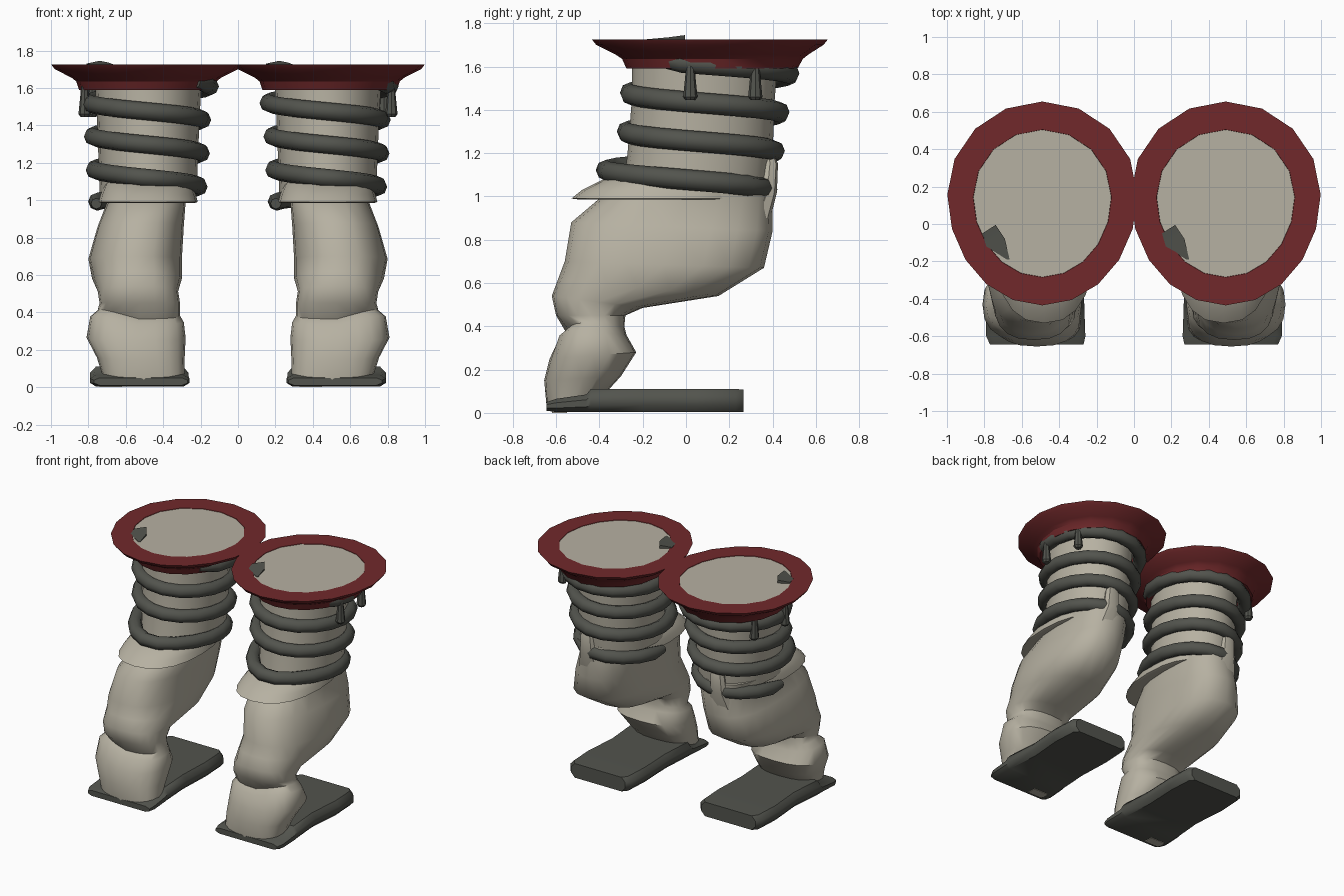
import bpy, bmesh, math
from mathutils import Vector

if "Cube" in bpy.data.objects:
    bpy.data.objects.remove(bpy.data.objects["Cube"])
tau = 2 * math.pi


def material(name, rgb):
    m = bpy.data.materials.new(name)
    m.diffuse_color = (*rgb, 1)
    m.use_nodes = True
    m.node_tree.nodes["Principled BSDF"].inputs["Base Color"].default_value = m.diffuse_color
    return m


PALE = material("pale_cloth", (0.47, 0.44, 0.36))
DARK = material("dark_rubber", (0.085, 0.088, 0.075))
RED = material("deep_red", (0.165, 0.022, 0.024))


def loft(name, rings, mat, closed=False, angle=35):
    """Skin a list of equal-length point rings."""
    bm = bmesh.new()
    vs = [[bm.verts.new(p) for p in r] for r in rings]
    n = len(vs[0])
    pairs = list(zip(vs, vs[1:])) + ([(vs[-1], vs[0])] if closed else [])
    for a, b in pairs:
        for i in range(n):
            j = (i + 1) % n
            bm.faces.new((a[i], a[j], b[j], b[i]))
    if not closed:
        bm.faces.new(vs[0])
        bm.faces.new(vs[-1])
    bmesh.ops.recalc_face_normals(bm, faces=bm.faces)
    me = bpy.data.meshes.new(name)
    bm.to_mesh(me)
    bm.free()
    me.materials.append(mat)
    ob = bpy.data.objects.new(name, me)
    bpy.context.collection.objects.link(ob)
    bpy.ops.object.select_all(action='DESELECT')
    ob.select_set(True)
    bpy.context.view_layer.objects.active = ob
    bpy.ops.object.shade_smooth_by_angle(angle=math.radians(angle))
    return ob


def spow(v, p):
    return math.copysign(abs(v) ** p, v)


def section(x0, x1, front, back, n=20, e=0.8, ridge=0):
    """Rounded section from a front (y, z) to a back (y, z); ridge lifts the x1 side."""
    cx, hw = (x0 + x1) / 2, (x1 - x0) / 2
    pts = []
    for i in range(n):
        a = tau * i / n
        t = (1 + spow(math.sin(a), e)) / 2
        u = spow(math.cos(a), e)
        pts.append((cx + hw * u, front[0] + (back[0] - front[0]) * t,
                    front[1] + (back[1] - front[1]) * t + ridge * max(0, u) * (1 - t)))
    return pts


def egg(cx, hw, y0, y1, z):
    """Flat oval with a blunt rear half and a longer, finer front half."""
    angles = [math.pi * i / 8 for i in range(8)] + [math.pi * (1 + i / 10) for i in range(10)]
    ym = y0 + 0.543 * (y1 - y0)
    return [(cx + hw * math.cos(a),
             ym + ((y1 - ym) if a < math.pi else (ym - y0)) * math.sin(a), z) for a in angles]


def coil(name, cx):
    """Tube winding down around the thigh, wider at the top turn, longer at the last front."""
    path, steps = [], 18
    start, end = -400, 908
    count = int((end - start) / 360 * steps)
    for k in range(count + 1):
        d = start + (end - start) * k / count
        a = math.radians(d)
        z = 1.475 - 0.178 * (d + 90) / 360
        low = min(1, max(0, (1.55 - z) / 0.5)) ** 2
        high = min(1, max(0, (z - 1.48) / 0.09))
        cy = 0.09 - 0.06 * low + 0.02 * high
        y = cy + (0.35 - 0.005 * low + 0.022 * high) * math.sin(a)
        if z < 1.22:
            y -= 0.07 * max(0, -math.sin(a)) ** 3
        path.append(Vector((cx + (0.295 - 0.02 * low + 0.04 * high) * math.cos(a), y, z)))
    rings = []
    for k, p in enumerate(path):
        t = (path[min(k + 1, len(path) - 1)] - path[max(k - 1, 0)]).normalized()
        side = t.cross(Vector((0, 0, 1))).normalized()
        up = side.cross(t)
        r = 0.048 * (0.6 if k in (0, len(path) - 1) else 1)
        rings.append([p + side * r * math.cos(tau * i / 8) + up * r * math.sin(tau * i / 8)
                      for i in range(8)])
    loft(name, rings, DARK, angle=50)


# Lower leg sections: inner x, outer x, front (y, z), back (y, z), outer ridge
LEG = [
    (0.30, 0.72, (-0.25, 1.08), (0.39, 1.08), 0),
    (0.28, 0.70, (-0.40, 0.99), (0.40, 0.99), 0),
    (0.29, 0.75, (-0.53, 0.88), (0.40, 0.84), 0),
    (0.30, 0.80, (-0.56, 0.70), (0.36, 0.67), 0),
    (0.30, 0.78, (-0.59, 0.62), (0.15, 0.54), 0),
    (0.32, 0.75, (-0.62, 0.54), (-0.20, 0.485), 0),
    (0.31, 0.74, (-0.60, 0.45), (-0.28, 0.45), 0),
    (0.31, 0.75, (-0.55, 0.365), (-0.285, 0.40), 0.06),
    (0.29, 0.79, (-0.59, 0.335), (-0.275, 0.36), 0.06),
    (0.28, 0.81, (-0.63, 0.25), (-0.23, 0.28), 0),
    (0.285, 0.755, (-0.655, 0.15), (-0.30, 0.17), 0),
    (0.285, 0.72, (-0.645, 0.04), (-0.40, 0.06), 0),
]

for side, s in (("left", -1), ("right", 1)):
    cx = 0.48 * s

    # Red flared collar with a pale disc closing its opening
    c = 0.49 * s
    prof = [(0.508, -0.435, 0.655, 1.725), (0.49, -0.415, 0.635, 1.70),
            (0.40, -0.325, 0.565, 1.655), (0.375, -0.295, 0.54, 1.635),
            (0.36, -0.275, 0.515, 1.59), (0.30, -0.22, 0.46, 1.59),
            (0.37, -0.285, 0.505, 1.725)]
    loft(side + "_collar", [egg(c, *p) for p in prof], RED, closed=True, angle=30)
    loft(side + "_collar_disc", [egg(c, 0.38, -0.295, 0.515, z)
                                 for z in (1.69, 1.722)], PALE)

    # Thigh tube and the coil around it
    loft(side + "_thigh", [section(cx - w, cx + w, (f, z), (b, z), e=1)
                           for w, f, b, z in ((0.26, -0.29, 0.38, 1.04),
                                              (0.265, -0.27, 0.40, 1.2),
                                              (0.275, -0.25, 0.41, 1.45),
                                              (0.29, -0.25, 0.43, 1.7))], PALE)
    coil(side + "_coil", cx - 0.005)

    # Flared lip over the knee
    loft(side + "_knee_lip", [section(cx - w, cx + w, (f, z), (b, z), e=0.85)
                              for w, f, b, z in ((0.25, -0.49, 0.27, 0.985),
                                                 (0.265, -0.53, 0.30, 0.99),
                                                 (0.255, -0.48, 0.31, 1.03),
                                                 (0.23, -0.36, 0.31, 1.09),
                                                 (0.20, -0.25, 0.30, 1.11))], PALE)

    # Bent lower leg
    loft(side + "_lower_leg", [section(s * a, s * b, f, k, ridge=r)
                               for a, b, f, k, r in LEG], PALE, angle=50)

    # Peg rising behind the knee over the coil
    loft(side + "_rear_peg", [section(s * 0.53 - w, s * 0.53 + w, (f, z), (b, z), n=8)
                              for w, f, b, z in ((0.10, 0.28, 0.39, 0.90),
                                                 (0.06, 0.33, 0.42, 1.02),
                                                 (0.05, 0.35, 0.425, 1.15),
                                                 (0.03, 0.36, 0.41, 1.19))], PALE)

    # Sole: slices from front to back, each a rounded bar
    slices = [(0.27, 0.77, -0.645, 0.01, 0.05), (0.26, 0.79, -0.60, 0.004, 0.065),
              (0.265, 0.79, -0.46, 0.004, 0.085), (0.265, 0.79, -0.44, 0.004, 0.11),
              (0.28, 0.77, -0.2, 0.004, 0.11), (0.27, 0.79, 0.05, 0.004, 0.11),
              (0.28, 0.78, 0.23, 0.004, 0.11), (0.31, 0.75, 0.265, 0.004, 0.108)]
    rings = []
    for a, b, y, z0, z1 in slices:
        r, h = 0.03, (z1 - z0) * 0.3
        rings.append([(s * x, y, z) for x, z in
                      ((a + r, z0), (b - r, z0), (b, z0 + h), (b, z1 - h),
                       (b - r, z1), (a + r, z1), (a, z1 - h), (a, z0 + h))])
    loft(side + "_sole", rings, DARK, angle=45)

    # Small pale patch under the front of the sole
    px = 0.39 if s > 0 else -0.68
    loft(side + "_sole_patch", [[(px - 0.06, -0.62, z), (px + 0.06, -0.62, z),
                                 (px + 0.06, -0.55, z), (px - 0.06, -0.55, z)]
                                for z in (0.0, 0.006)], PALE)

    # Hanging drops below the collar
    for k, (x, y) in enumerate(((0.82, 0.02), (0.78, 0.32))):
        loft(f"{side}_drop_{k}", [[(s * x + w * math.cos(tau * i / 8),
                                    y + w * math.sin(tau * i / 8), z) for i in range(8)]
                                  for w, z in ((0.022, 1.445), (0.033, 1.46),
                                               (0.025, 1.54), (0.018, 1.62))], DARK)

    # Coil tip poking out through the disc
    loft(side + "_coil_tip", [
        [(cx + x, y, z) for x, y, z in ((-0.20, -0.19, 1.70), (-0.185, -0.19, 1.70),
                                        (-0.185, -0.19, 1.725), (-0.20, -0.19, 1.725))],
        [(cx + x, y, z) for x, y, z in ((-0.31, -0.12, 1.70), (-0.21, -0.08, 1.70),
                                        (-0.21, -0.08, 1.735), (-0.31, -0.12, 1.725))],
        [(cx + x, y, z) for x, y, z in ((-0.33, -0.05, 1.70), (-0.26, -0.005, 1.70),
                                        (-0.26, -0.005, 1.745), (-0.33, -0.05, 1.73))]], DARK)
